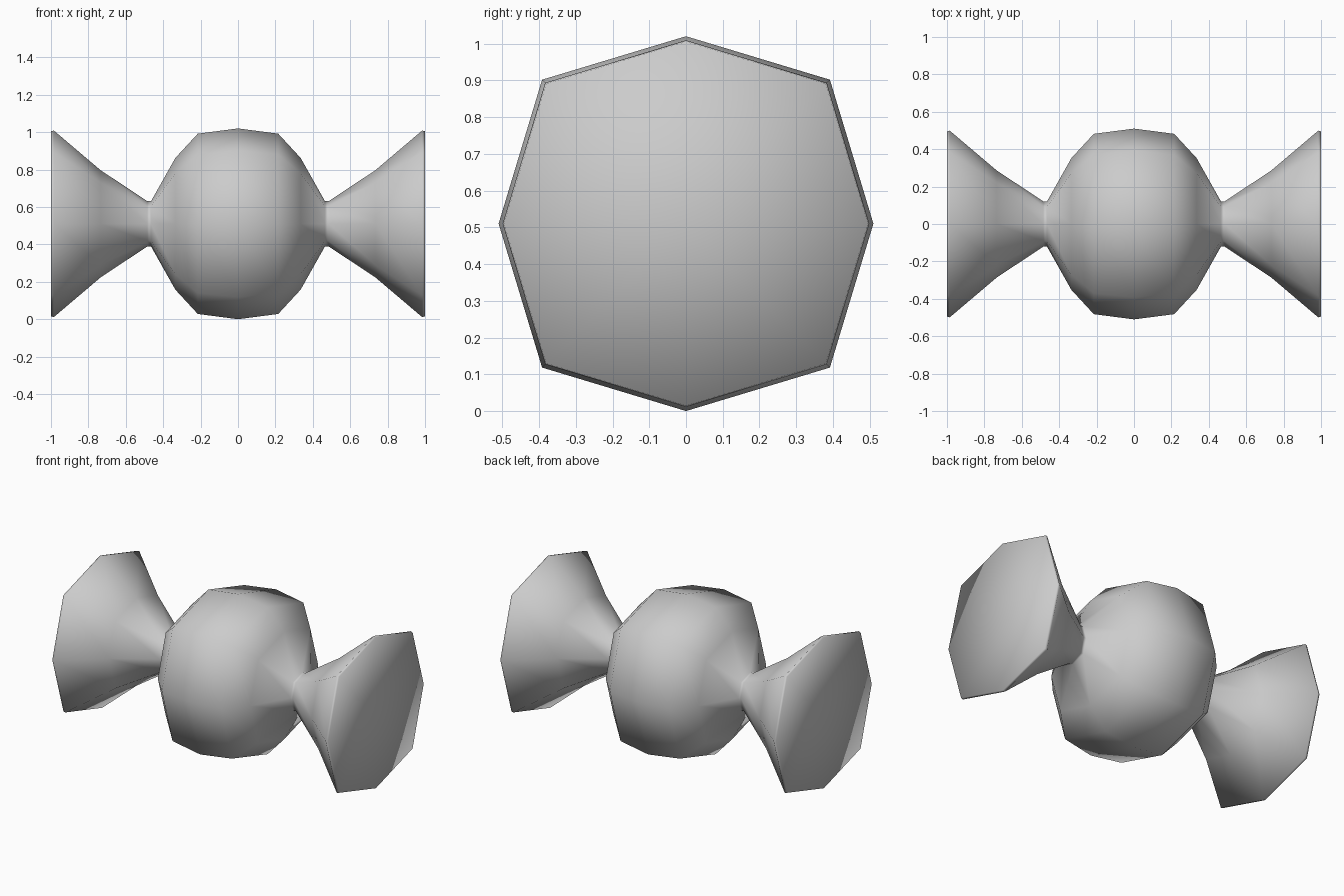
import bpy, bmesh

if "Cube" in bpy.data.objects:
    bpy.data.objects.remove(bpy.data.objects["Cube"])

CENTRE_Z = 0.51
DIAGONAL = 0.768  # offset of diagonal corners relative to axis corners


def ring(bm, x, r):
    d = r * DIAGONAL
    pts = [(r, 0), (d, d), (0, r), (-d, d), (-r, 0), (-d, -d), (0, -r), (d, -d)]
    return [bm.verts.new((x, y, CENTRE_Z + z)) for y, z in pts]


def lathe(name, profile):
    """Eight-sided closed, smooth shape along the x axis."""
    bm = bmesh.new()
    rings = [ring(bm, x, r) for x, r in profile]
    for a, b in zip(rings, rings[1:]):
        for i in range(8):
            j = (i + 1) % 8
            bm.faces.new((a[i], a[j], b[j], b[i]))
    # End caps fan out to a slightly dished centre
    for end, x in ((rings[0], profile[0][0]), (rings[-1], profile[-1][0])):
        centre = bm.verts.new((x * 0.95, 0, CENTRE_Z))
        for i in range(8):
            bm.faces.new((end[i], end[(i + 1) % 8], centre))
    bmesh.ops.recalc_face_normals(bm, faces=bm.faces)
    for face in bm.faces:
        face.smooth = True
    mesh = bpy.data.meshes.new(name)
    bm.to_mesh(mesh)
    bm.free()
    obj = bpy.data.objects.new(name, mesh)
    bpy.context.collection.objects.link(obj)
    return obj


# Wrapped sweet: rounded middle, pinched necks and flared wrapper ends
half = [(0, 0.51), (0.215, 0.482), (0.335, 0.352), (0.465, 0.121),
        (0.485, 0.121), (0.735, 0.287), (0.985, 0.499), (1.0, 0.495)]
lathe("wrapped_sweet", [(-x, r) for x, r in reversed(half[1:])] + half)
